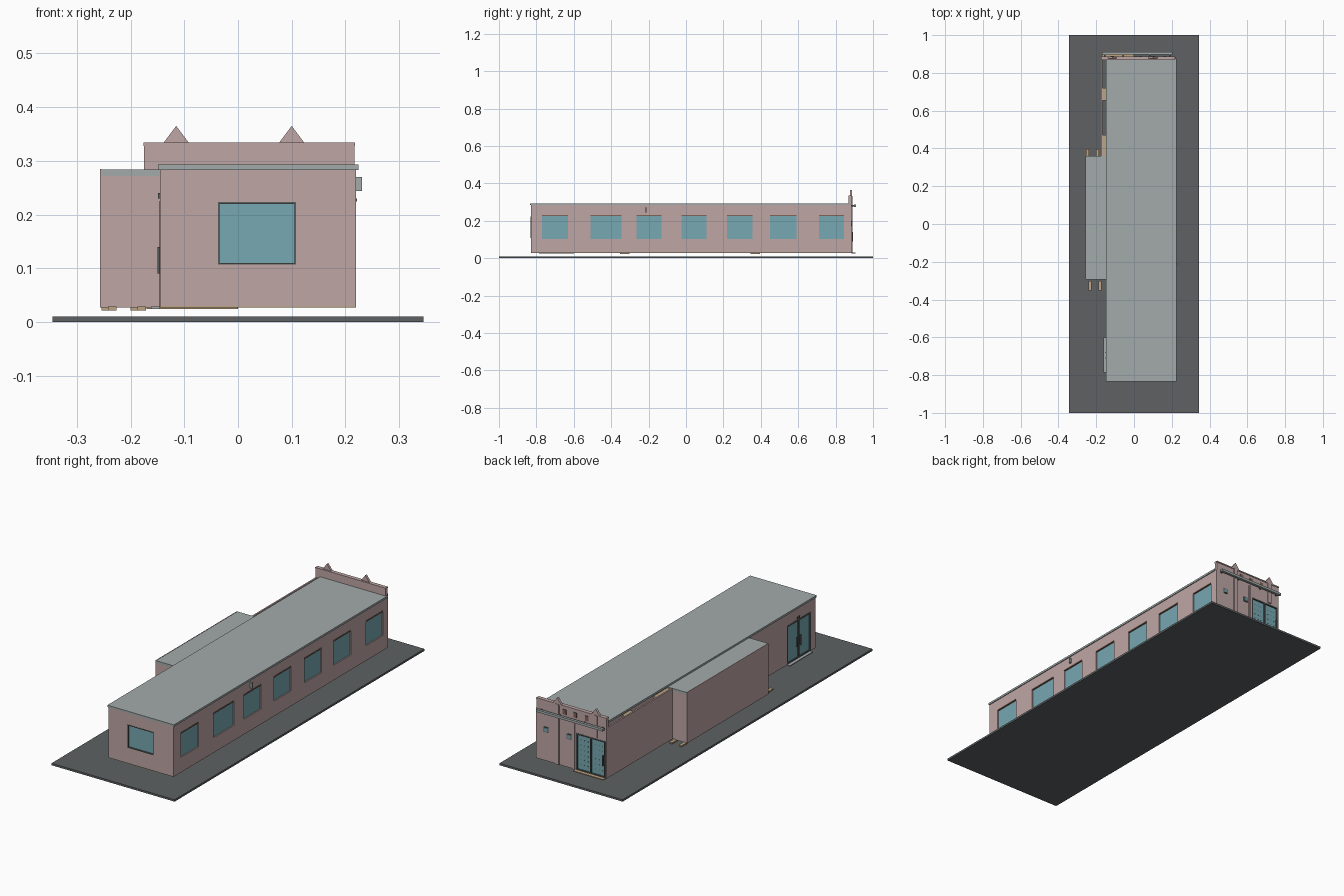
import bpy, bmesh

cube = bpy.data.objects.get("Cube")
if cube:
    bpy.data.objects.remove(cube, do_unlink=True)


def material(name, rgb):
    lin = [((c / 255 + 0.055) / 1.055) ** 2.4 for c in rgb] + [1.0]
    m = bpy.data.materials.new(name)
    m.use_nodes = True
    m.diffuse_color = lin
    m.node_tree.nodes["Principled BSDF"].inputs["Base Color"].default_value = lin
    return m


PINK = material("pink wall", (190, 166, 165))
ROOF = material("grey roof", (163, 171, 171))
GLASS = material("teal glass", (119, 168, 178))
GROUND = material("dark paving", (94, 97, 99))
TAN = material("tan timber", (190, 165, 130))
FRAME = material("dark frame", (88, 94, 92))
BROWN = material("brown trim", (128, 98, 84))


def boxes(name, mat, parts):
    """One object from boxes given as (x0, x1, y0, y1, z0, z1)."""
    bm = bmesh.new()
    for x0, x1, y0, y1, z0, z1 in parts:
        verts = bmesh.ops.create_cube(bm, size=1)["verts"]
        for v in verts:
            v.co.x = x1 if v.co.x > 0 else x0
            v.co.y = y1 if v.co.y > 0 else y0
            v.co.z = z1 if v.co.z > 0 else z0
    return finish(name, mat, bm)


def finish(name, mat, bm):
    mesh = bpy.data.meshes.new(name)
    bmesh.ops.recalc_face_normals(bm, faces=bm.faces)
    bm.to_mesh(mesh)
    bm.free()
    mesh.materials.append(mat)
    ob = bpy.data.objects.new(name, mesh)
    bpy.context.collection.objects.link(ob)
    return ob


def place(axis, span, depth, z):
    """Box running along an axis with its thickness across it."""
    return (*span, *depth, *z) if axis == "x" else (*depth, *span, *z)


def wall(name, axis, span, depth, z, openings):
    """Wall along an axis with rectangular openings (start, end, sill, head)."""
    parts, s = [], span[0]
    for a, b, sill, head in openings:
        parts.append(place(axis, (s, a), depth, z))
        if sill > z[0]:
            parts.append(place(axis, (a, b), depth, (z[0], sill)))
        parts.append(place(axis, (a, b), depth, (head, z[1])))
        s = b
    parts.append(place(axis, (s, span[1]), depth, z))
    return boxes(name, PINK, parts)


def frame(name, axis, a, b, depth, z0, z1, t, mullion=False):
    """Four bars round an opening, with an optional centre bar."""
    bars = [((a, a + t), (z0, z1)), ((b - t, b), (z0, z1)),
            ((a, b), (z0, z0 + t)), ((a, b), (z1 - t, z1))]
    if mullion:
        mid = (a + b) / 2
        bars.append(((mid - t / 2, mid + t / 2), (z0, z1)))
    boxes(name, FRAME, [place(axis, s, depth, z) for s, z in bars])


BASE, TOP = 0.027, 0.285
FRONT, BACK, LEFT, RIGHT = -0.83, 0.885, 0.22, -0.145

# Paving and floor
boxes("paving", GROUND, [(-0.345, 0.345, -1, 1, 0, 0.01)])
boxes("floor", TAN, [(RIGHT, LEFT, FRONT, 0.87, BASE, BASE + 0.003)])

# Main walls
windows = [(-0.77, -0.63), (-0.51, -0.345), (-0.265, -0.13), (-0.025, 0.11),
           (0.22, 0.355), (0.45, 0.59), (0.71, 0.845)]
SILL, HEAD = 0.103, 0.23
wall("left_wall", "y", (FRONT, BACK), (0.208, LEFT), (BASE, TOP),
     [(a, b, SILL, HEAD) for a, b in windows])
wall("front_wall", "x", (RIGHT, LEFT), (FRONT, FRONT + 0.012), (BASE, TOP),
     [(-0.037, 0.108, 0.107, 0.223)])
wall("right_wall", "y", (FRONT, 0.87), (RIGHT, RIGHT + 0.012), (BASE, TOP),
     [(-0.79, -0.6, BASE, 0.225)])

# Left windows with brown heads
boxes("left_glass", GLASS, [(0.211, 0.214, a, b, SILL, HEAD) for a, b in windows])
boxes("window_heads", BROWN,
      [(0.212, 0.2215, a, b, HEAD - 0.006, HEAD) for a, b in windows])

# Front window
boxes("front_glass", GLASS, [(-0.037, 0.108, -0.823, -0.82, 0.107, 0.223)])
frame("front_window_frame", "x", -0.037, 0.108, (-0.832, -0.82), 0.107, 0.223, 0.003)

# Glazed side entrance with handles and step
boxes("side_door_glass", GLASS, [(-0.141, -0.138, -0.79, -0.6, BASE, 0.225)])
frame("side_door_frame", "y", -0.79, -0.6, (-0.146, -0.137), BASE, 0.225, 0.008, True)
boxes("side_door_handles", FRAME,
      [(-0.15, -0.145, y, y + 0.005, 0.09, 0.14) for y in (-0.712, -0.683)])
boxes("side_step", ROOF, [(-0.162, RIGHT, -0.785, -0.6, 0.024, BASE + 0.002)])
boxes("side_lamp", FRAME, [(-0.149, RIGHT, -0.7, -0.68, 0.23, 0.24)])

# Main roof
boxes("main_roof", ROOF, [(-0.149, 0.224, FRONT - 0.003, 0.875, 0.283, 0.293)])

# Side extension and its roof
boxes("extension", PINK, [(-0.257, RIGHT, -0.292, 0.358, BASE, 0.272),
                          (-0.257, -0.254, -0.292, 0.358, 0.272, 0.285)])
boxes("extension_roof", ROOF, [(-0.254, RIGHT, -0.293, 0.359, 0.272, 0.284)])
boxes("ground_planks", TAN,
      [(x, x + 0.016, y, y + 0.05, 0.022, BASE + 0.002)
       for y, xs in ((-0.353, (-0.242, -0.187)), (0.346, (-0.254, -0.2)))
       for x in xs])

# Screen wall beside the main hall with timber ties at its head
boxes("screen_wall", PINK, [(-0.175, -0.167, 0.358, BACK, BASE, 0.283)])
boxes("screen_ties", TAN, [(-0.167, RIGHT, a, b, 0.268, 0.278)
                           for a, b in ((0.358, 0.47), (0.655, 0.72))])

# Back facade with raised parapet
wall("back_facade", "x", (-0.175, 0.217), (0.87, BACK), (BASE, 0.333),
     [(-0.168, -0.005, BASE, 0.213)])
boxes("parapet_cap", PINK, [(-0.176, 0.218, 0.868, 0.888, 0.328, 0.334)])
boxes("back_pilasters", PINK,
      [(0.09, 0.11, BACK, 0.89, BASE, 0.333), (0.003, 0.015, BACK, 0.89, BASE, 0.27),
       (-0.125, -0.105, BACK, 0.89, 0.22, 0.333)])
boxes("parapet_blocks", BROWN,
      [(x - 0.009, x + 0.009, BACK, 0.888, 0.29, 0.315) for x in (0.06, 0, -0.065)])

# Triangular finials
for name, x in (("left_finial", 0.1), ("right_finial", -0.115)):
    bm = bmesh.new()
    tri = [bm.verts.new((x + dx, 0.876, z))
           for dx, z in ((-0.024, 0.333), (0.024, 0.333), (0, 0.365))]
    face = bm.faces.new(tri)
    moved = bmesh.ops.extrude_face_region(bm, geom=[face])["geom"]
    for v in moved:
        if isinstance(v, bmesh.types.BMVert):
            v.co.y += 0.012
    bm.faces.new(tri) if not face.is_valid else None
    finish(name, PINK, bm)

# Back canopy rail on brackets
boxes("back_rail", ROOF, [(-0.17, 0.203, 0.897, 0.91, 0.274, 0.286)])
boxes("rail_brackets", FRAME, [(x, x + 0.008, BACK, 0.898, 0.276, 0.283)
                               for x in (-0.16, -0.06, 0.08, 0.185)])

# Back double door with dotted glass
boxes("back_door_glass", GLASS, [(-0.168, -0.005, 0.876, 0.88, BASE, 0.213)])
frame("back_door_frame", "x", -0.168, -0.005, (0.875, 0.887), BASE, 0.213, 0.006, True)
boxes("glass_dots", FRAME,
      [(x + i * 0.019, x + i * 0.019 + 0.004, 0.879, 0.881, z, z + 0.004)
       for x in (-0.151, -0.069) for i in range(3)
       for z in [0.055 + 0.025 * k for k in range(6)]])
boxes("back_door_handle", FRAME, [(-0.16, -0.155, BACK, 0.893, 0.09, 0.14)])
boxes("back_step", TAN, [(-0.17, 0, BACK, 0.905, 0.024, BASE + 0.002)])

# Small square lights on the back
squares = (0.163, 0.034)
boxes("back_light_frames", FRAME,
      [(x - 0.013, x + 0.013, BACK, 0.888, 0.172, 0.198) for x in squares])
boxes("back_light_panes", GLASS,
      [(x - 0.009, x + 0.009, BACK, 0.89, 0.176, 0.194) for x in squares])

# Projecting bracket on the left wall
boxes("wall_bracket", ROOF, [(LEFT, 0.231, -0.218, -0.21, 0.244, 0.27)])
